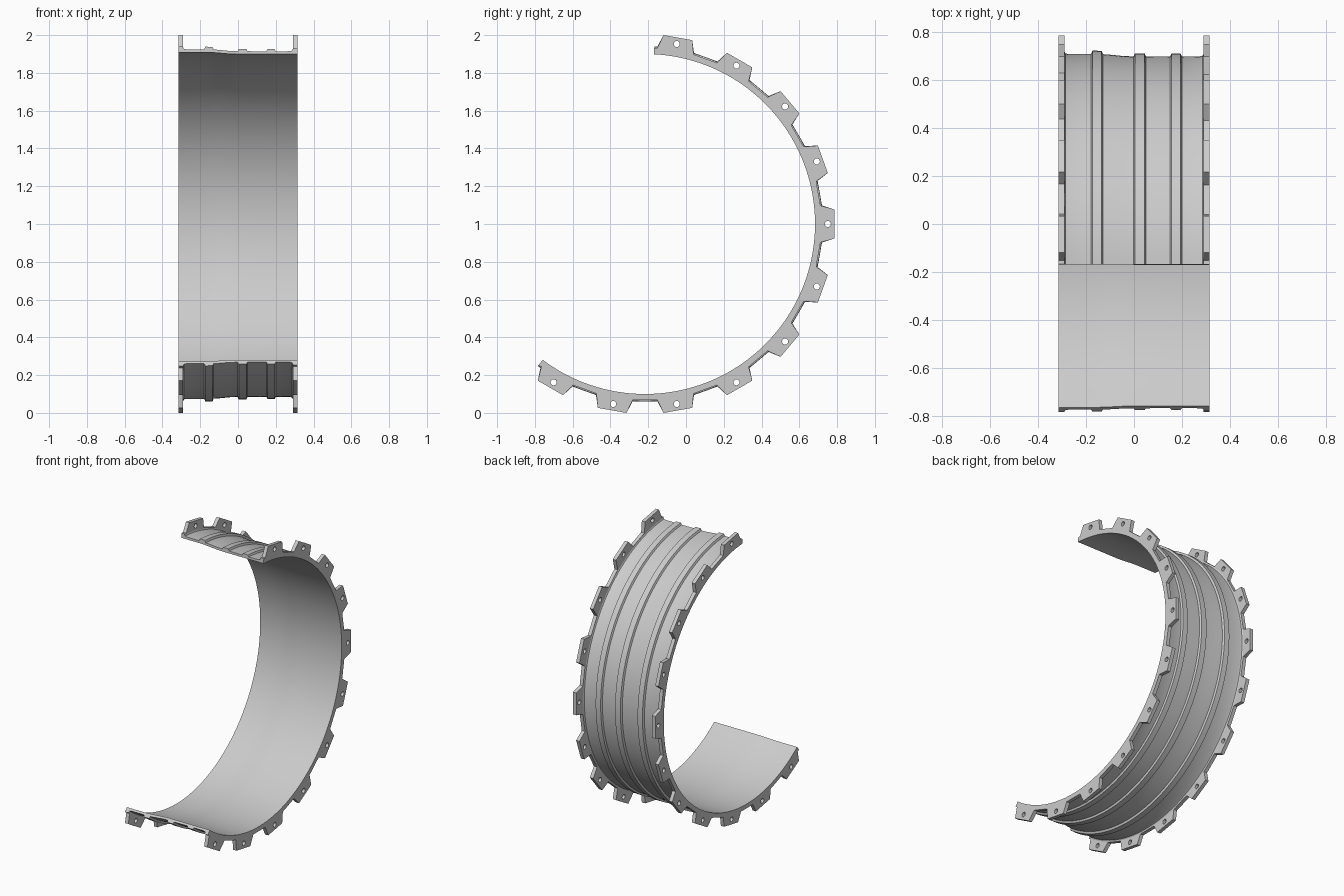
import bpy, bmesh
from math import sin, cos, radians, pi

if "Cube" in bpy.data.objects:
    bpy.data.objects.remove(bpy.data.objects["Cube"])

CY, CZ = -0.217, 1.0          # ring axis
A0, A1 = 87.0, -127.0         # arc limits in degrees
TEETH = range(80, -121, -20)  # tab centres in degrees


def polar(r, deg):
    return r * cos(radians(deg)), r * sin(radians(deg))


def shade(obj):
    bpy.ops.object.select_all(action='DESELECT')
    obj.select_set(True)
    bpy.context.view_layer.objects.active = obj
    bpy.ops.object.shade_smooth_by_angle(angle=radians(25))


def rib(x0, x1, r0, r1, h):
    """Four profile points of one raised band."""
    return [(x0, r0), (x0 + .006, r0 + h), (x1 - .006, r1 + h), (x1, r1)]


def make_shell():
    # closed cross-section (x, radius): outside with ribs, then inside
    prof = [(-.29, .937), (-.286, .929), (-.275, .926)]
    prof += rib(-.179, -.129, .926, .925, .014)
    prof += [(-.10, .923), (-.04, .917)]
    prof += rib(-.002, .05, .916, .916, .013)
    prof += rib(.15, .20, .915, .915, .012)
    prof += [(.275, .916), (.286, .919), (.29, .927)]
    prof += [(.29, .90), (0, .90), (-.05, .902), (-.12, .908), (-.17, .91), (-.29, .91)]
    bm = bmesh.new()
    steps = 107
    rings = []
    for i in range(steps + 1):
        a = A0 + (A1 - A0) * i / steps
        ring = []
        for x, r in prof:
            y, z = polar(r, a)
            ring.append(bm.verts.new((x, CY + y, CZ + z)))
        rings.append(ring)
    n = len(prof)
    for p, q in zip(rings, rings[1:]):
        for j in range(n):
            k = (j + 1) % n
            bm.faces.new((p[j], p[k], q[k], q[j]))
    bm.faces.new(rings[0])
    bm.faces.new(rings[-1][::-1])
    bmesh.ops.recalc_face_normals(bm, faces=bm.faces)
    me = bpy.data.meshes.new("ribbed_shell")
    bm.to_mesh(me)
    bm.free()
    obj = bpy.data.objects.new("ribbed_shell", me)
    bpy.context.collection.objects.link(obj)
    shade(obj)


def make_flange(name, x, r_in, r_base):
    # toothed outer edge, then back along the inner arc
    outline = [polar(r_base, A0)]
    for t in TEETH:
        outline += [polar(r_base, t + 6), polar(1.005, t + 4.4),
                    polar(1.005, t - 4.4), polar(r_base, t - 6)]
    outline.append(polar(r_base, A1))
    outline += [polar(r_in, A1 + (A0 - A1) * i / 107) for i in range(108)]
    # bolt holes
    loops = [outline]
    for t in TEETH:
        hx, hy = polar(.968, t)
        loops.append([(hx + .016 * cos(2 * pi * k / 16), hy + .016 * sin(2 * pi * k / 16))
                      for k in range(16)])
    cu = bpy.data.curves.new(name, 'CURVE')
    cu.dimensions = '2D'
    cu.fill_mode = 'BOTH'
    cu.extrude = .0125
    for pts in loops:
        s = cu.splines.new('POLY')
        s.points.add(len(pts) - 1)
        for p, (u, v) in zip(s.points, pts):
            p.co = (u, v, 0, 1)
        s.use_cyclic_u = True
    obj = bpy.data.objects.new(name, cu)
    bpy.context.collection.objects.link(obj)
    obj.location = (x, CY, CZ)
    obj.rotation_euler = (pi / 2, 0, pi / 2)
    bpy.ops.object.select_all(action='DESELECT')
    obj.select_set(True)
    bpy.context.view_layer.objects.active = obj
    bpy.ops.object.convert(target='MESH')
    obj = bpy.context.view_layer.objects.active
    bm = bmesh.new()
    bm.from_mesh(obj.data)
    bmesh.ops.remove_doubles(bm, verts=bm.verts, dist=1e-5)
    bmesh.ops.recalc_face_normals(bm, faces=bm.faces)
    bm.to_mesh(obj.data)
    bm.free()
    shade(obj)


make_shell()
make_flange("left_flange", -.3025, .91, .942)
make_flange("right_flange", .3025, .90, .934)
